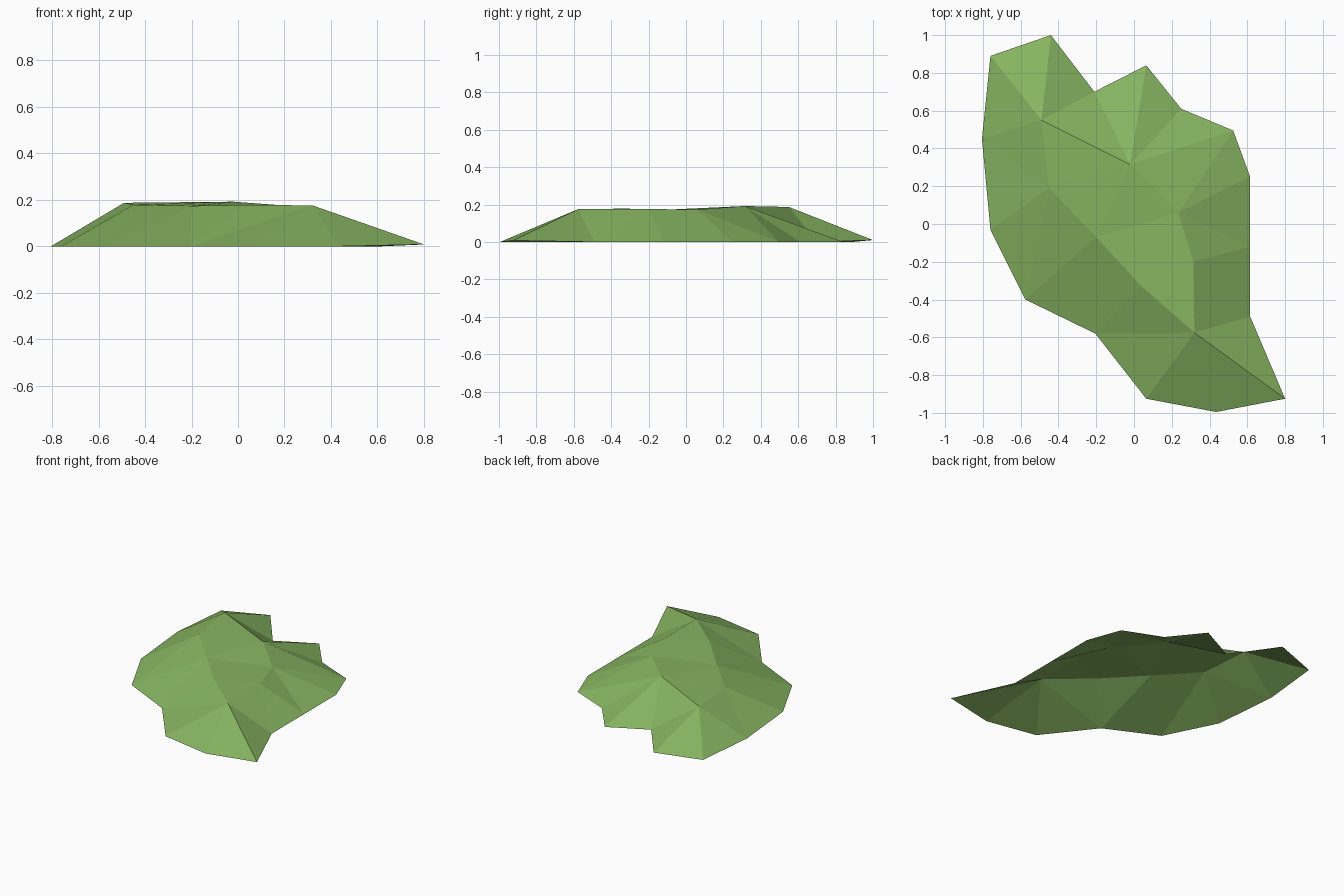
import bpy
import bmesh

cube = bpy.data.objects.get("Cube")
if cube:
    bpy.data.objects.remove(cube, do_unlink=True)

# Grass colour
grass = bpy.data.materials.new("grass_green")
grass.use_nodes = True
colour = (0.24, 0.46, 0.12, 1.0)
grass.diffuse_color = colour
shader = grass.node_tree.nodes["Principled BSDF"]
shader.inputs["Base Color"].default_value = colour
shader.inputs["Roughness"].default_value = 0.9

# Ground outline, clockwise from the back right corner
outline = [(-.76, .89), (-.44, 1), (-.21, .70), (.065, .84),
           (.25, .61), (.525, .495), (.615, .25), (.615, -.12),
           (.615, -.49), (.80, -.925), (.435, -.995), (.065, -.925),
           (-.205, -.58), (-.575, -.40), (-.76, -.03), (-.805, .45)]
raised = {1: .01, 9: .008}   # rim corners that lift slightly

# Plateau corners, clockwise: position, then first and last rim corner each fans to
plateau = {
    "back":       ((-.49, .55, .187), 15, 18),
    "peak":       ((-.02, .315, .192), 2, 5),
    "left":       ((.235, .06, .173), 5, 7),
    "left_front": ((.315, -.20, .176), 7, 8),
    "front":      ((.32, -.575, .176), 8, 12),
    "mid_front":  ((.04, -.33, .178), 12, 12),
    "middle":     ((-.20, -.07, .174), 12, 13),
    "right":      ((-.45, .19, .178), 13, 15),
}
# Flat triangles across the top of the plateau
top_faces = [("back", "peak", "right"), ("right", "peak", "middle"),
             ("peak", "left", "middle"), ("middle", "left", "left_front"),
             ("middle", "left_front", "mid_front"),
             ("mid_front", "left_front", "front")]

bm = bmesh.new()
rim = [bm.verts.new((x, y, raised.get(i, 0))) for i, (x, y) in enumerate(outline)]
crest = {name: bm.verts.new(data[0]) for name, data in plateau.items()}


def rim_at(i):
    return rim[i % len(rim)]


# Sloping sides: a fan from each plateau corner, joined to the next corner
names = list(plateau)
for k, name in enumerate(names):
    first, last = plateau[name][1:]
    for i in range(first, last):
        bm.faces.new((crest[name], rim_at(i), rim_at(i + 1)))
    following = names[(k + 1) % len(names)]
    bm.faces.new((crest[name], rim_at(last), crest[following]))

for corners in top_faces:
    bm.faces.new([crest[c] for c in corners])

# All faces point upward; the underside is open
bm.normal_update()
for face in bm.faces:
    if face.normal.z < 0:
        face.normal_flip()

mesh = bpy.data.meshes.new("grass_mound")
bm.to_mesh(mesh)
bm.free()
mesh.materials.append(grass)
mound = bpy.data.objects.new("grass_mound", mesh)
bpy.context.collection.objects.link(mound)
